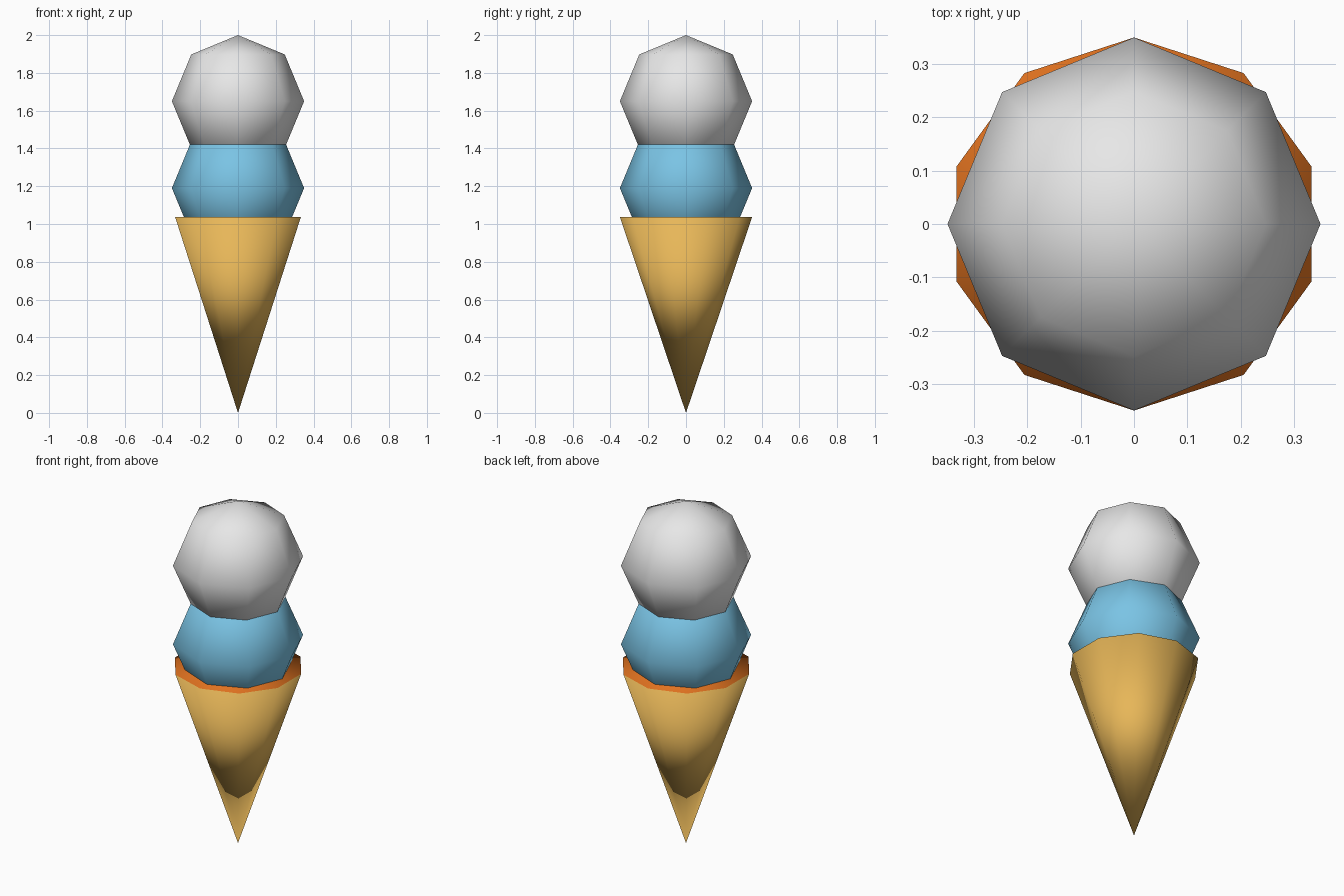
import bpy, bmesh
from math import sin, cos, pi

if "Cube" in bpy.data.objects:
    bpy.data.objects.remove(bpy.data.objects["Cube"])


def material(name, rgb):
    m = bpy.data.materials.new(name)
    m.diffuse_color = (*rgb, 1)
    m.use_nodes = True
    m.node_tree.nodes["Principled BSDF"].inputs["Base Color"].default_value = m.diffuse_color
    return m


def add_object(name, bm, mats):
    bmesh.ops.recalc_face_normals(bm, faces=bm.faces[:])
    for f in bm.faces:
        f.smooth = True
    me = bpy.data.meshes.new(name)
    bm.to_mesh(me)
    bm.free()
    for m in mats:
        me.materials.append(m)
    ob = bpy.data.objects.new(name, me)
    bpy.context.collection.objects.link(ob)
    return ob


wafer = material("wafer", (0.80, 0.47, 0.098))
filling = material("orange filling", (0.80, 0.18, 0.015))
blue = material("blue ice cream", (0.195, 0.55, 0.78))
white = material("white ice cream", (0.80, 0.80, 0.80))

R = 0.35

# Ten-sided cone, tip down, with an orange lid
bm = bmesh.new()
tip = bm.verts.new((0, 0, 0))
rim = [bm.verts.new((R * cos(pi / 2 + k * pi / 5), R * sin(pi / 2 + k * pi / 5), 1.037))
       for k in range(10)]
for k in range(10):
    bm.faces.new((tip, rim[(k + 1) % 10], rim[k]))
bm.faces.new(rim).material_index = 1
add_object("cone", bm, [wafer, filling])

# Two low-poly scoops
for name, z, mat in (("lower_scoop", 1.19, blue), ("upper_scoop", 1.65, white)):
    bm = bmesh.new()
    bmesh.ops.create_uvsphere(bm, u_segments=8, v_segments=4, radius=R)
    add_object(name, bm, [mat]).location.z = z
